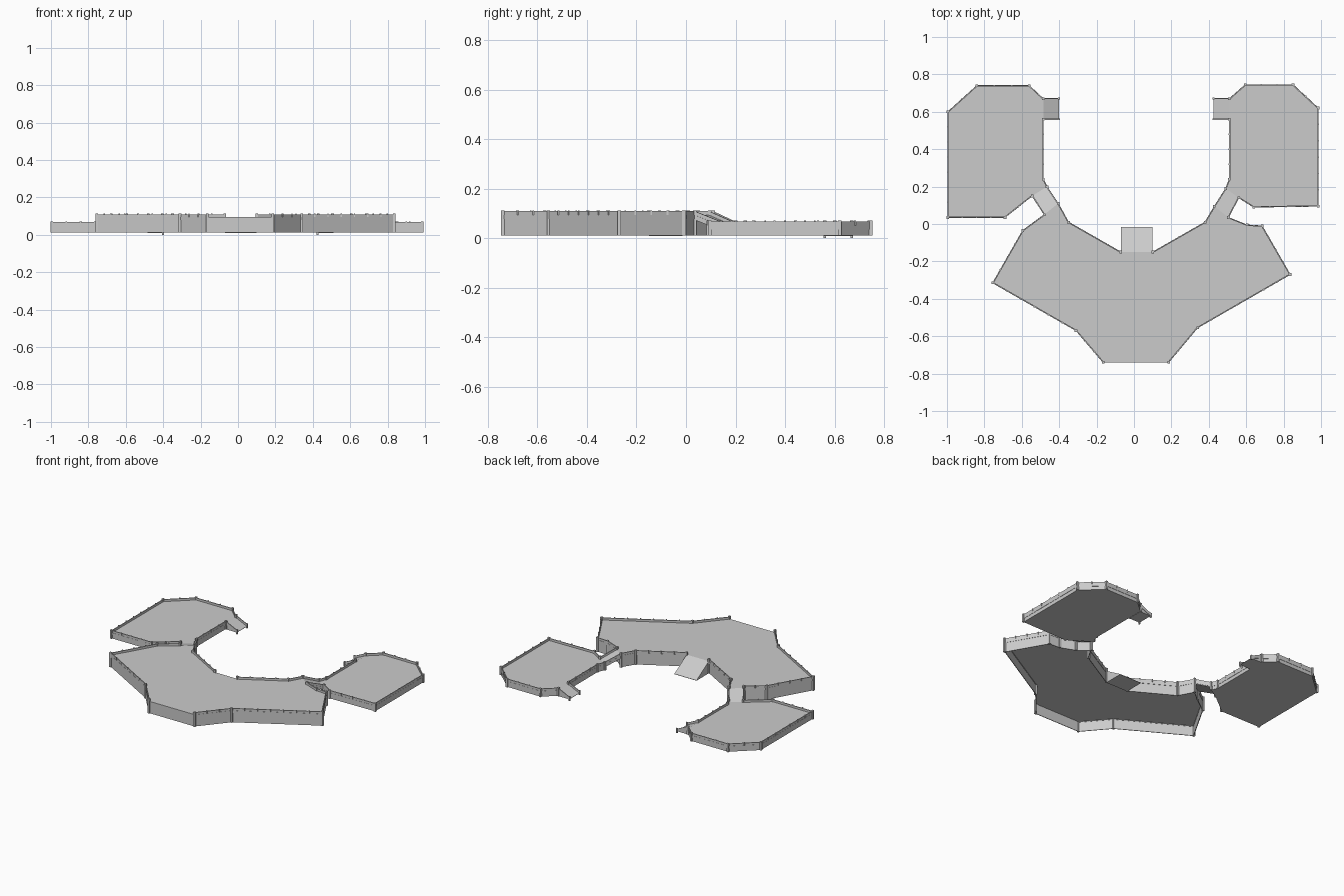
import bpy, bmesh
from mathutils import Vector

old = bpy.data.objects.get("Cube")
if old:
    bpy.data.objects.remove(old)

stone = bpy.data.materials.new("grey_stone")
stone.use_nodes = True
stone.diffuse_color = (0.6, 0.6, 0.6, 1)
stone.node_tree.nodes["Principled BSDF"].inputs["Base Color"].default_value = (0.6, 0.6, 0.6, 1)

BASE, HIGH, LOW = 0.012, 0.094, 0.052   # ground line and the two deck levels
RAIL = 0.015


def finish(name, bm):
    bmesh.ops.recalc_face_normals(bm, faces=bm.faces)
    mesh = bpy.data.meshes.new(name)
    bm.to_mesh(mesh)
    bm.free()
    mesh.materials.append(stone)
    bpy.context.collection.objects.link(bpy.data.objects.new(name, mesh))


def add_solid(bm, pts, lows, tops):
    """Closed solid over an outline, with a bottom and top height per corner."""
    lo = [bm.verts.new((p[0], p[1], z)) for p, z in zip(pts, lows)]
    hi = [bm.verts.new((p[0], p[1], z)) for p, z in zip(pts, tops)]
    bm.faces.new(lo)
    bm.faces.new(hi)
    n = len(pts)
    for i in range(n):
        j = (i + 1) % n
        bm.faces.new((lo[i], lo[j], hi[j], hi[i]))


def add_bar(bm, a, b, out, inn, lows, tops):
    """Straight bar from a to b, reaching out to the left and inn to the right."""
    a, b = Vector(a), Vector(b)
    d = (b - a).normalized()
    side = Vector((-d.y, d.x))
    pts = [a + side * out, b + side * out, b - side * inn, a - side * inn]
    add_solid(bm, pts, [lows[0], lows[1], lows[1], lows[0]],
              [tops[0], tops[1], tops[1], tops[0]])


def add_post(bm, p, size, low, top):
    x, y = p
    s = size / 2
    add_solid(bm, [(x - s, y - s), (x + s, y - s), (x + s, y + s), (x - s, y + s)],
              [low] * 4, [top] * 4)


def flat_slab(name, pts, low, top):
    bm = bmesh.new()
    add_solid(bm, pts, [low] * len(pts), [top] * len(pts))
    finish(name, bm)


def railing(name, pts, za, zb, corner_low=BASE):
    """Rail along a clockwise path, with corner posts and small posts between."""
    bm = bmesh.new()
    for a, b in zip(pts, pts[1:]):
        add_bar(bm, a, b, 0.002, 0.006, (za - 0.016, zb - 0.016), (za, zb))
        add_bar(bm, a, b, 0.001, 0.005, (za, zb), (za + RAIL, zb + RAIL))
        a, b = Vector(a), Vector(b)
        count = max(1, round((b - a).length / 0.085))
        for i in range(1, count):
            z = za + (zb - za) * i / count
            add_post(bm, a.lerp(b, i / count), 0.007, z, z + RAIL + 0.004)
    for i, p in enumerate(pts):
        z = za if i == 0 else zb
        add_post(bm, p, 0.014, corner_low, z + RAIL + 0.004)
    finish(name, bm)


def slope(name, pts, high, low, thickness=None):
    """Ramp over four corners: first two high, last two low."""
    tops = [high, high, low, low]
    lows = [z - thickness for z in tops] if thickness else [BASE - 0.002] * 4
    bm = bmesh.new()
    add_solid(bm, pts, lows, tops)
    finish(name, bm)


# Main raised platform, clockwise from the front right corner
main = [(-0.165, -0.74), (-0.31, -0.57), (-0.755, -0.315), (-0.595, -0.035),
        (-0.48, 0.05), (-0.405, 0.11), (-0.35, 0.01), (-0.07, -0.15),
        (0.10, -0.15), (0.38, 0.01), (0.43, 0.095), (0.505, 0.035),
        (0.605, -0.005), (0.685, -0.01), (0.835, -0.27), (0.34, -0.555),
        (0.185, -0.74)]
flat_slab("main_deck", main, HIGH - 0.012, HIGH)
bm = bmesh.new()
for a, b in zip(main, main[1:] + main[:1]):
    add_bar(bm, a, b, 0, 0.004, (BASE, BASE), (HIGH - 0.012, HIGH - 0.012))
finish("main_walls", bm)
railing("main_rail_right", main[:5], HIGH, HIGH)
railing("main_rail_back_right", main[5:8], HIGH, HIGH)
railing("main_rail_back_left", main[8:11], HIGH, HIGH)
railing("main_rail_left", main[11:], HIGH, HIGH)

# Low side platforms, clockwise from the outer front corner on the right
right = [(-0.69, 0.035), (-0.995, 0.035), (-0.995, 0.6), (-0.84, 0.74), (-0.56, 0.74),
         (-0.485, 0.67), (-0.485, 0.56), (-0.485, 0.24), (-0.465, 0.20), (-0.545, 0.15)]
left = [(0.56, 0.14), (0.49, 0.19), (0.51, 0.24), (0.51, 0.56), (0.51, 0.67),
        (0.595, 0.745), (0.85, 0.745), (0.985, 0.62), (0.985, 0.095), (0.64, 0.09)]
flat_slab("right_platform", right, BASE, LOW)
flat_slab("left_platform", left, BASE, LOW)
railing("right_platform_rail", right[9:] + right[:6], LOW, LOW)
railing("right_platform_inner_rail", right[6:9], LOW, LOW)
railing("left_platform_inner_rail", left[1:4], LOW, LOW)
railing("left_platform_rail", left[4:] + left[:1], LOW, LOW)

# Sloping bridges from the main platform down to the side platforms
for side, quad in (("right", [main[4], main[5], right[8], right[9]]),
                   ("left", [main[10], main[11], left[0], left[1]])):
    slope(side + "_bridge", quad, HIGH, LOW, 0.02)
    railing(side + "_bridge_outer_rail", [quad[0], quad[3]], HIGH, LOW, LOW - 0.02)
    railing(side + "_bridge_inner_rail", [quad[2], quad[1]], LOW, HIGH, LOW - 0.02)

# Access ramps: broad one at the back, narrow ones on the side platforms
slope("back_ramp", [main[7], main[8], (0.10, -0.015), (-0.07, -0.015)], HIGH, BASE)
for side, edge, x in (("right", -0.485, -0.40), ("left", 0.51, 0.425)):
    slope(side + "_ramp", [(edge, 0.56), (edge, 0.67), (x, 0.67), (x, 0.56)], LOW, BASE)
    bm = bmesh.new()
    for y in (0.56, 0.67):
        add_bar(bm, (edge, y), (x, y), 0.003, 0.003, (LOW - 0.01, BASE - 0.005),
                (LOW + RAIL, BASE + RAIL))
        add_post(bm, (x, y), 0.01, 0, BASE + RAIL + 0.004)
    finish(side + "_ramp_rails", bm)
